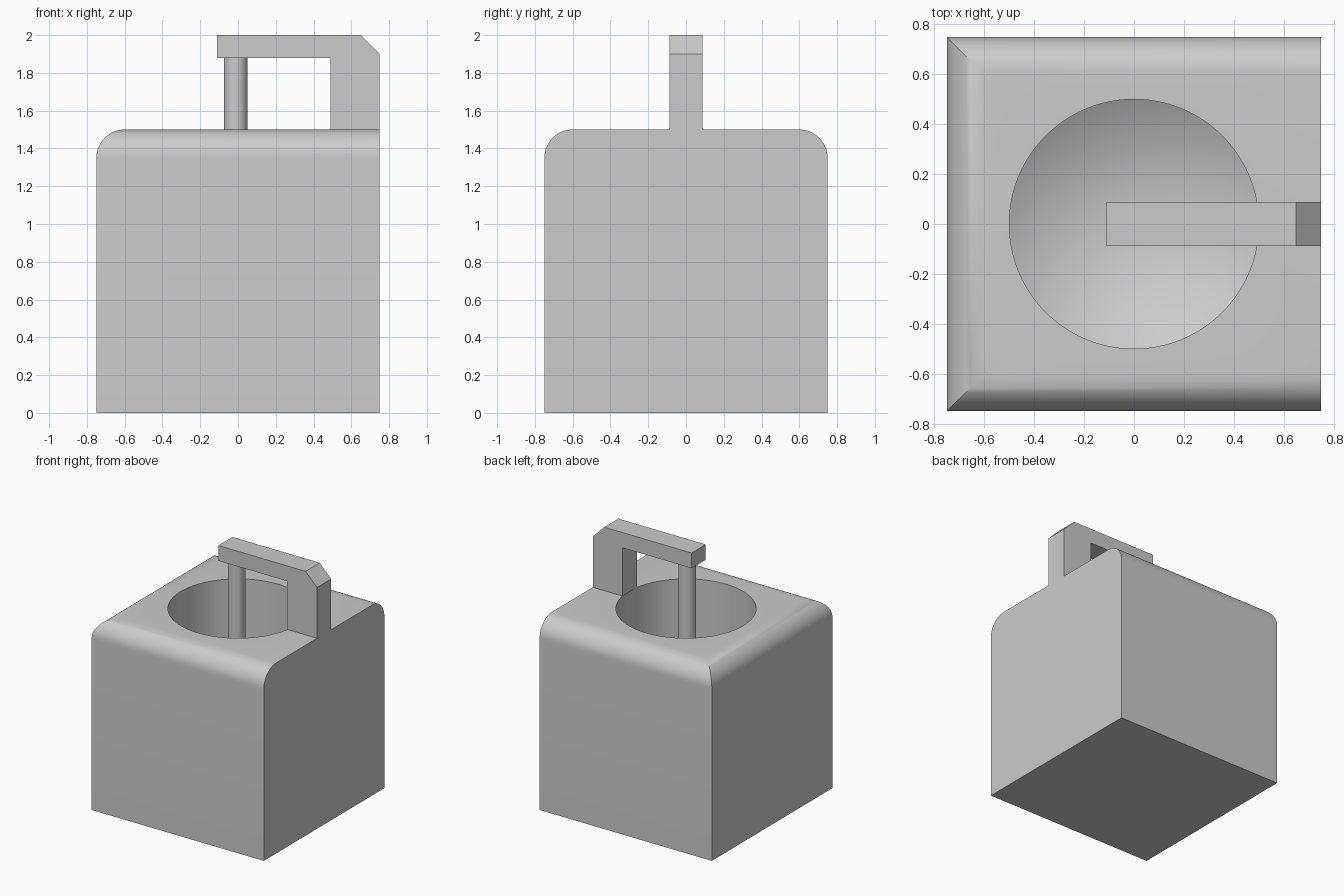
import bpy, bmesh, math

if "Cube" in bpy.data.objects:
    bpy.data.objects.remove(bpy.data.objects["Cube"])

grey = bpy.data.materials.new("light grey")
grey.diffuse_color = (0.6, 0.6, 0.6, 1)
grey.use_nodes = True
grey.node_tree.nodes["Principled BSDF"].inputs["Base Color"].default_value = grey.diffuse_color


def make(name, bm):
    bmesh.ops.recalc_face_normals(bm, faces=bm.faces)
    me = bpy.data.meshes.new(name)
    bm.to_mesh(me)
    bm.free()
    me.materials.append(grey)
    ob = bpy.data.objects.new(name, me)
    bpy.context.collection.objects.link(ob)
    return ob


def loft(name, rings, tip=None):
    """Skin closed rings of points; end in a cap or a single tip."""
    bm = bmesh.new()
    loops = [[bm.verts.new(p) for p in ring] for ring in rings]
    n = len(loops[0])
    for a, b in zip(loops, loops[1:]):
        for i in range(n):
            j = (i + 1) % n
            bm.faces.new((a[i], a[j], b[j], b[i]))
    bm.faces.new(loops[-1])
    if tip:
        t = bm.verts.new(tip)
        for i in range(n):
            bm.faces.new((loops[0][i], loops[0][(i + 1) % n], t))
    else:
        bm.faces.new(loops[0][::-1])
    return make(name, bm)


def smooth(ob):
    bpy.ops.object.select_all(action='DESELECT')
    bpy.context.view_layer.objects.active = ob
    ob.select_set(True)
    bpy.ops.object.shade_smooth_by_angle(angle=math.radians(30))


def circle(x, r, z, n):
    return [(x + r * math.cos(2 * math.pi * i / n),
             r * math.sin(2 * math.pi * i / n), z) for i in range(n)]


# Body: block with rounded top edges on the front, back and left
H, R, TOP, STEPS = 0.75, 0.15, 1.5, 12


def block_ring(inset, z):
    s = H - inset
    return [(-s, -s, z), (H, -s, z), (H, s, z), (-s, s, z)]


rings = [block_ring(0, 0)]
for k in range(STEPS + 1):
    t = math.pi / 2 * k / STEPS
    rings.append(block_ring(R * (1 - math.cos(t)), TOP - R + R * math.sin(t)))
body = loft("body", rings)

# Round well with a conical floor
FLOOR = 0.5
APEX = FLOOR - 0.5 * math.tan(math.radians(30))
cutter = loft("well_cutter", [circle(0, 0.5, FLOOR, 96), circle(0, 0.5, 1.7, 96)],
              tip=(0, 0, APEX))
cutter.hide_render = True
mod = body.modifiers.new("well", 'BOOLEAN')
mod.operation = 'DIFFERENCE'
mod.solver = 'EXACT'
mod.object = cutter
bpy.context.view_layer.objects.active = body
bpy.ops.object.modifier_apply(modifier=mod.name)
bpy.data.objects.remove(cutter)
smooth(body)

# Arm: chamfered bracket rising from the right edge and reaching over the well
profile = [(0.49, 1.5), (0.75, 1.5), (0.75, 1.9), (0.65, 2.0),
           (-0.11, 2.0), (-0.11, 1.88), (0.49, 1.88)]
loft("arm", [[(x, y, z) for x, z in profile] for y in (-0.088, 0.088)])

# Rod hanging from the arm into the well
rod = loft("rod", [circle(-0.012, 0.063, FLOOR - 0.2, 32), circle(-0.012, 0.063, 1.88, 32)])
smooth(rod)
